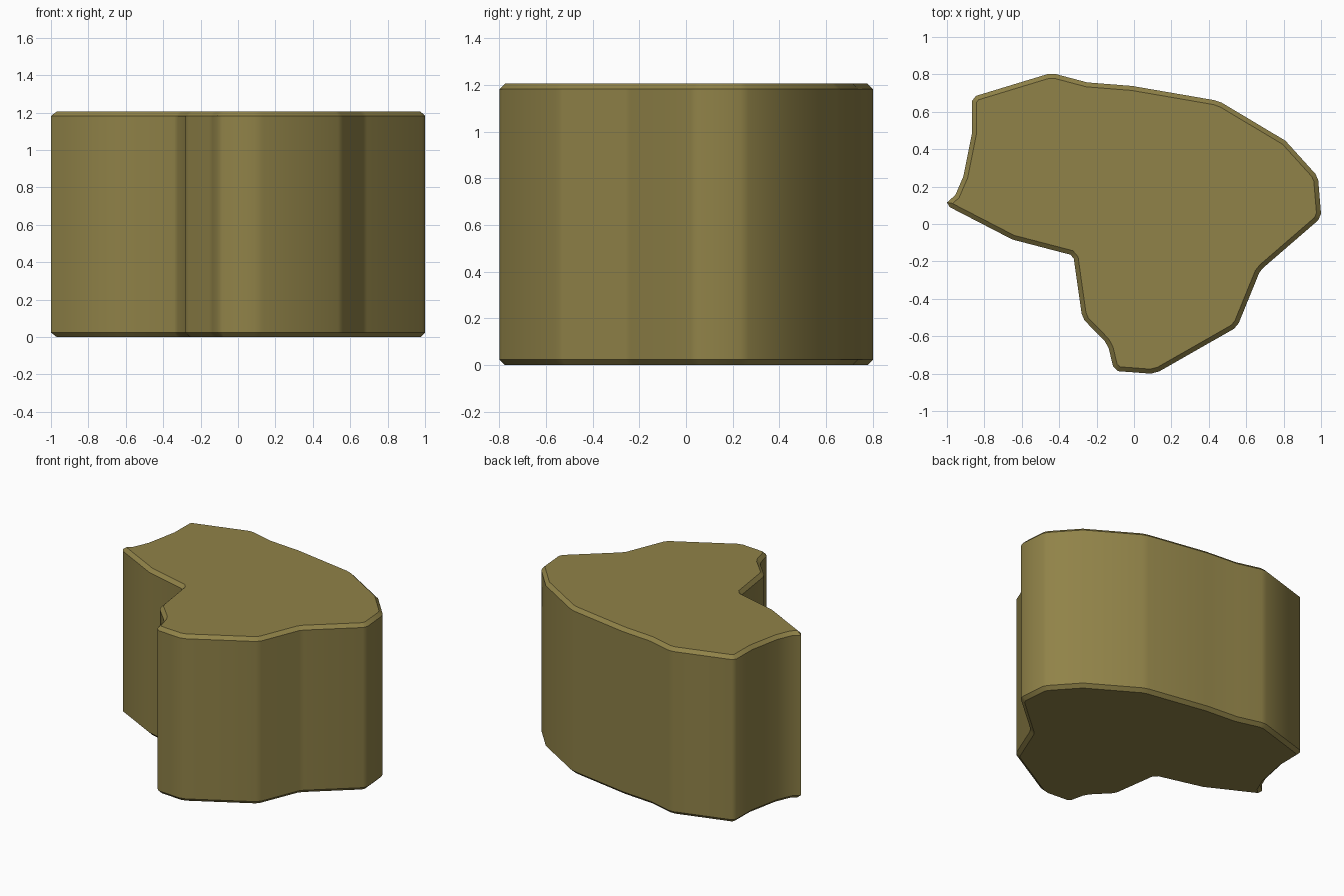
import bpy, bmesh, math

if "Cube" in bpy.data.objects:
    bpy.data.objects.remove(bpy.data.objects["Cube"])

HEIGHT, CHAMFER = 1.206, 0.024

# Plan outline of the block, clockwise from the back left corner
outline = [(-0.865, 0.66), (-0.845, 0.685), (-0.46, 0.802), (-0.42, 0.802),
           (-0.25, 0.757), (-0.01, 0.738), (0.43, 0.662), (0.47, 0.648),
           (0.81, 0.445), (0.97, 0.268), (0.985, 0.235), (1.0, 0.055),
           (0.985, 0.02), (0.69, -0.235), (0.67, -0.26), (0.56, -0.53),
           (0.535, -0.56), (0.135, -0.788), (0.09, -0.80), (-0.085, -0.787),
           (-0.112, -0.762), (-0.135, -0.665), (-0.155, -0.628),
           (-0.265, -0.515), (-0.28, -0.48), (-0.322, -0.185),
           (-0.34, -0.164), (-0.65, -0.083), (-0.985, 0.09), (-1.0, 0.115),
           (-0.955, 0.155), (-0.912, 0.255), (-0.867, 0.48)]

mat = bpy.data.materials.new("olive_brown")
mat.diffuse_color = (0.28, 0.225, 0.065, 1)
mat.use_nodes = True
mat.node_tree.nodes["Principled BSDF"].inputs["Base Color"].default_value = mat.diffuse_color

# Extruded block with chamfered top and bottom rims
bm = bmesh.new()
low = [bm.verts.new((x, y, CHAMFER)) for x, y in outline]
high = [bm.verts.new((x, y, HEIGHT - CHAMFER)) for x, y in outline]
caps = [bm.faces.new(low), bm.faces.new(high)]
n = len(outline)
for i in range(n):
    j = (i + 1) % n
    bm.faces.new((low[i], low[j], high[j], high[i]))
bmesh.ops.recalc_face_normals(bm, faces=bm.faces)
bmesh.ops.inset_individual(bm, faces=caps, thickness=CHAMFER,
                           depth=CHAMFER, use_even_offset=True)

mesh = bpy.data.meshes.new("block")
bm.to_mesh(mesh)
bm.free()
mesh.materials.append(mat)
block = bpy.data.objects.new("block", mesh)
bpy.context.collection.objects.link(block)

# Smooth sides, crisp rims
bpy.context.view_layer.objects.active = block
block.select_set(True)
bpy.ops.object.shade_smooth_by_angle(angle=math.radians(40))
